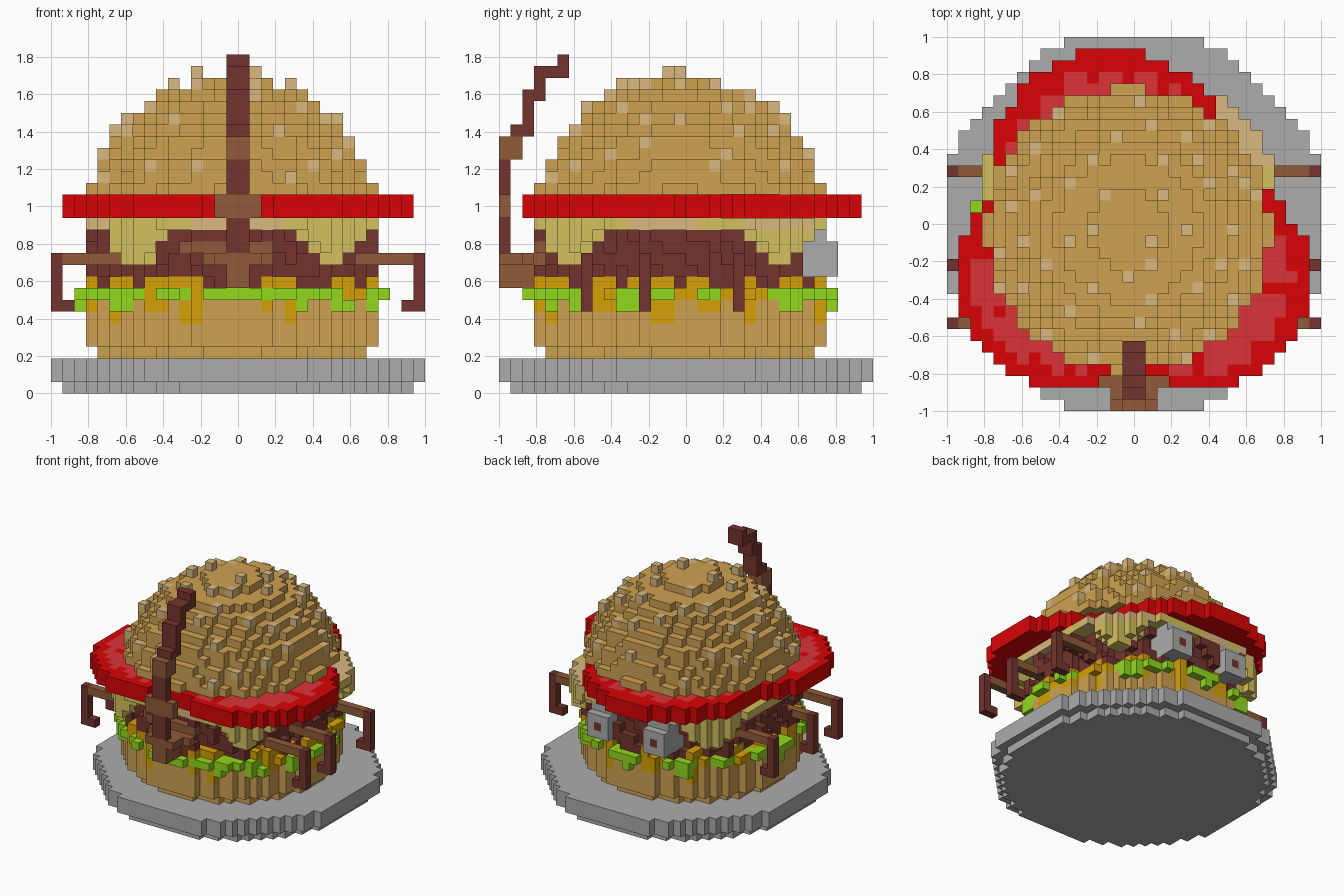
import bpy, bmesh, math

cube = bpy.data.objects.get("Cube")
if cube:
    bpy.data.objects.remove(cube, do_unlink=True)
S = 1 / 16          # size of one block
C = 15              # burger centre, in block indices

# Colours (sRGB 0-255, converted to linear)
COLOURS = {
    "plate_grey": (172, 172, 172), "bun_tan": (207, 162, 82),
    "pale_bread": (218, 184, 128), "cheese_yellow": (212, 192, 94),
    "tomato_red": (218, 4, 6), "tomato_flesh": (220, 52, 56),
    "dark_brown": (116, 52, 45), "mid_brown": (144, 91, 56),
    "lettuce_green": (147, 217, 28), "mustard": (214, 160, 6)}


def linear(c):
    c /= 255
    return c / 12.92 if c <= 0.04045 else ((c + 0.055) / 1.055) ** 2.4


MATS = {}
for name, rgb in COLOURS.items():
    m = bpy.data.materials.new(name)
    m.use_nodes = True
    col = (*[linear(c) for c in rgb], 1)
    m.diffuse_color = col
    m.node_tree.nodes["Principled BSDF"].inputs["Base Color"].default_value = col
    MATS[name] = m

grid = {}           # block -> (part, colour); later blocks replace earlier ones


def put(part, colour, i, j, k):
    grid[(i, j, k)] = (part, colour)


def box(part, colour, xs, ys, zs):
    for i in range(xs[0], xs[1] + 1):
        for j in range(ys[0], ys[1] + 1):
            for k in range(zs[0], zs[1] + 1):
                put(part, colour, i, j, k)


def disc(part, colour, k, r, cx=C, cy=C, inner=-1.0, rule=None, square=99):
    """Round layer or ring of blocks, cut to a square; rule(degrees) selects."""
    for i in range(32):
        for j in range(32):
            d = math.hypot(i - cx, j - cy)
            a = math.degrees(math.atan2(j - cy, i - cx)) % 360
            inside = inner < d <= r and max(abs(i - cx), abs(j - cy)) <= square
            if inside and (rule is None or rule(a)):
                put(part, colour, i, j, k)


def wave(a, n, p):
    return math.sin(math.radians(a * n + p))


def near(a, angles, half):
    return any(abs((a - b + 180) % 360 - 180) < half for b in angles)


# Plate, with its diagonals slightly flattened
disc("plate", "plate_grey", 0, 15.4, 15.5, 15.5)
for k in (1, 2):
    disc("plate", "plate_grey", k, 16.6, 15.5, 15.5)
for i, j, k in list(grid):
    if abs(i - 15.5) + abs(j - 15.5) > (22 if k else 21):
        del grid[(i, j, k)]

# Bottom bun
for k, r in enumerate((11.4, 12.4, 12.4, 12.4, 12.4, 12.4), 3):
    disc("bottom_bun", "bun_tan", k, r)

# Patty with a ragged rim and a lighter strip at the front
for k in range(9, 14):
    disc("patty", "dark_brown", k, 11.4)
    disc("patty", "dark_brown", k, 12.4, inner=11.4,
         rule=lambda a: wave(a, 13, k * 80) > 0.1)
disc("patty", "mid_brown", 12, 12.4, inner=11.0, rule=lambda a: 250 < a < 287)

# Mustard layer, with drips over the bun
DRIPS = (212, 236, 254, 284, 295, 327, 353, 10, 30, 52, 75, 100, 125, 150, 172, 192)
disc("mustard", "mustard", 9, 12.4, inner=10.5,
     rule=lambda a: near(a, DRIPS, 4) or wave(a, 15, 20) > 0.75)
disc("mustard", "mustard", 8, 12.6, inner=10)
disc("mustard", "mustard", 7, 12.4, inner=11, rule=lambda a: near(a, DRIPS, 4.5))
disc("mustard", "mustard", 6, 12.4, inner=11, rule=lambda a: near(a, DRIPS[::2], 4))

# Lettuce frill in patches, some of them hanging
LEAVES = ((200, 233), (239, 251), (257, 319), (333, 346), (350, 360), (8, 16),
          (40, 70), (80, 98), (110, 128), (137, 147), (158, 185))
disc("lettuce", "lettuce_green", 8, 13.3, inner=11.6,
     rule=lambda a: any(lo <= a <= hi for lo, hi in LEAVES))
disc("lettuce", "lettuce_green", 7, 13.3, inner=12.4,
     rule=lambda a: near(a, (222, 298, 318, 340, 48, 90, 120, 175), 4))

# Cheese slice: rounded square over pale bread, with corners that hang down
disc("cheese", "cheese_yellow", 14, 13.7, square=12)
disc("cheese", "pale_bread", 14, 13.7, inner=10, square=12,
     rule=lambda a: 26 < a < 60 or near(a, (212, 260, 285, 345, 0, 100, 120), 7))
for k, half in ((13, 13), (12, 9), (11, 4)):
    disc("cheese", "cheese_yellow", k, 13.7, inner=11.2, square=12,
         rule=lambda a: near(a, (42, 135, 230, 312), half))

# Three tomato slices: red skin, lighter flesh on top
SLICES = ((13.6, 20, 10.4), (21.1, 10.7, 9.5), (9.9, 11.0, 9.7))
for k in (15, 16):
    for cx, cy, r in SLICES:
        disc("tomato_slices", "tomato_red", k, r, cx, cy)
for cx, cy, r in SLICES:
    disc("tomato_slices", "tomato_flesh", 16, r - 1.5, cx, cy,
         rule=lambda a: wave(a, 17, 0) > -0.85)
box("tomato_slices", "tomato_red", (13, 18), (3, 3), (15, 16))
for i in range(13, 19):
    for k in (15, 16):
        grid.pop((i, 2, k), None)

# Top bun dome
DOME = (12.1, 11.6, 11.4, 10.7, 10.3, 9.4, 8.5, 7.5, 6.2, 3.5)
for k, r in enumerate(DOME, 17):
    disc("top_bun", "bun_tan", k, r)

# Sesame seeds, one block on top of the dome at each spot
SEEDS = [(12, 21), (10, 19), (7, 18), (5, 20), (17, 24), (20, 23), (21, 21),
         (22, 19), (24, 20), (13, 18), (6, 14), (12, 15), (17, 14), (17, 12),
         (20, 15), (24, 15), (8, 12), (6, 10), (12, 10), (17, 9), (21, 10),
         (23, 12), (16, 7), (10, 8), (8, 6), (19, 6), (24, 9), (14, 23),
         (4, 13), (26, 18), (9, 25), (20, 4), (5, 17), (7, 22), (25, 12),
         (4, 10), (25, 19), (22, 24), (12, 4), (22, 6), (16, 26), (18, 18),
         (10, 14), (15, 11), (18, 21)]
for i, j in SEEDS:
    d = math.hypot(i - C, j - C)
    top = max((k for k, r in enumerate(DOME, 17) if d <= r), default=16)
    put("sesame_seeds", "pale_bread", i, j, top + 1)

# Six hooked legs, mirrored left and right
for j in (7, 12, 20):
    for side in (0, 1):
        part = "left_legs" if side else "right_legs"
        fx = lambda i: 31 - i if side else i
        for i in range(1, 6):
            put(part, "mid_brown", fx(i), j, 11)
        for k in range(7, 12):
            put(part, "dark_brown", fx(0), j, k)
        put(part, "dark_brown", fx(1), j, 7)

# Tail: base, upright and curved tip as (colour, y range, z range)
for colour, ys, zs in (
        ("mid_brown", (0, 3), (9, 11)), ("dark_brown", (0, 0), (12, 19)),
        ("mid_brown", (0, 1), (20, 21)), ("dark_brown", (1, 2), (22, 22)),
        ("dark_brown", (2, 2), (23, 24)), ("dark_brown", (2, 3), (25, 25)),
        ("dark_brown", (3, 3), (26, 26)), ("dark_brown", (3, 5), (27, 27)),
        ("dark_brown", (5, 5), (28, 28))):
    box("tail", colour, (15, 16), ys, zs)
box("tail", "mid_brown", (14, 17), (0, 2), (11, 11))
box("tail", "mid_brown", (13, 18), (2, 2), (11, 11))
box("tail", "mid_brown", (14, 17), (0, 0), (15, 16))

# Two grey blocks with a dark spot at the back
for x in (11, 19):
    box("rear_blocks", "plate_grey", (x - 1, x + 1), (25, 28), (10, 12))
    box("rear_blocks", "plate_grey", (x - 1, x + 1), (26, 27), (13, 13))
    put("rear_blocks", "dark_brown", x, 28, 11)

# Outer faces of a block: direction and its four corners, anticlockwise
FACES = {
    (1, 0, 0): ((1, 0, 0), (1, 1, 0), (1, 1, 1), (1, 0, 1)),
    (-1, 0, 0): ((0, 0, 0), (0, 0, 1), (0, 1, 1), (0, 1, 0)),
    (0, 1, 0): ((0, 1, 0), (0, 1, 1), (1, 1, 1), (1, 1, 0)),
    (0, -1, 0): ((0, 0, 0), (1, 0, 0), (1, 0, 1), (0, 0, 1)),
    (0, 0, 1): ((0, 0, 1), (1, 0, 1), (1, 1, 1), (0, 1, 1)),
    (0, 0, -1): ((0, 0, 0), (0, 1, 0), (1, 1, 0), (1, 0, 0))}

# One mesh per part, keeping only the exposed faces
for part in sorted({p for p, _ in grid.values()}):
    bm = bmesh.new()
    verts, slots = {}, []
    for (i, j, k), (p, colour) in grid.items():
        if p != part:
            continue
        for (dx, dy, dz), corners in FACES.items():
            if (i + dx, j + dy, k + dz) in grid:
                continue
            if colour not in slots:
                slots.append(colour)
            loop = []
            for a, b, c in corners:
                key = (i + a, j + b, k + c)
                if key not in verts:
                    verts[key] = bm.verts.new((key[0] * S - 1, key[1] * S - 1, key[2] * S))
                loop.append(verts[key])
            bm.faces.new(loop).material_index = slots.index(colour)
    mesh = bpy.data.meshes.new(part)
    bm.to_mesh(mesh)
    bm.free()
    for colour in slots:
        mesh.materials.append(MATS[colour])
    bpy.context.collection.objects.link(bpy.data.objects.new(part, mesh))
